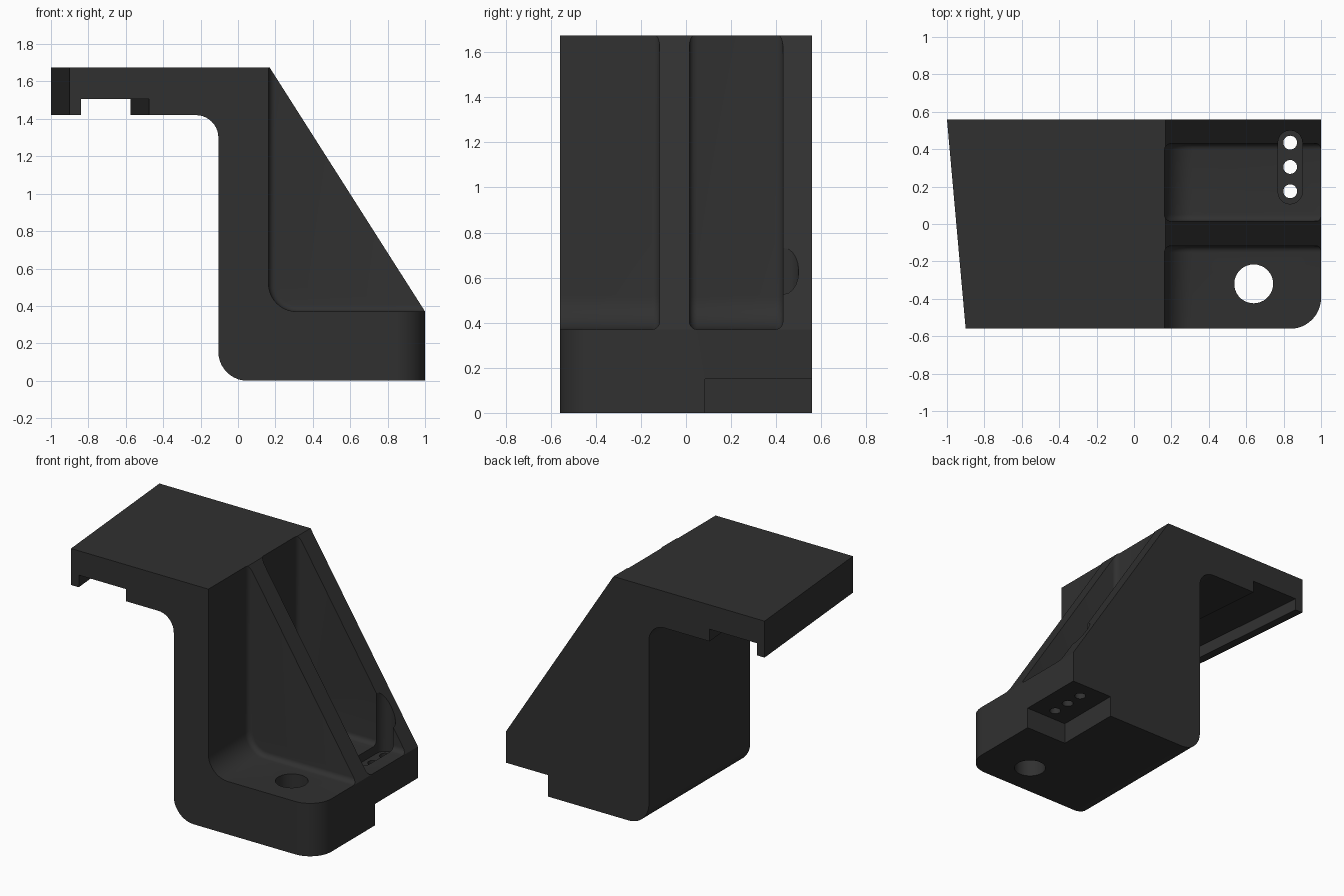
import bpy, bmesh, math
from mathutils import Vector

if "Cube" in bpy.data.objects:
    bpy.data.objects.remove(bpy.data.objects["Cube"], do_unlink=True)

DEPTH = 0.56      # half width in y
TOP = 1.675       # height of the arm
SKEW = 0.10       # shift of the slanted arm end from back to front

mat = bpy.data.materials.new("Dark grey plastic")
COLOUR = (0.03, 0.03, 0.03, 1)
mat.diffuse_color = COLOUR
mat.use_nodes = True
mat.node_tree.nodes["Principled BSDF"].inputs["Base Color"].default_value = COLOUR


def arc(cx, cy, r, a0, a1, n=10):
    """Points on an arc, angles in degrees."""
    return [(cx + r * math.cos(math.radians(a0 + (a1 - a0) * i / n)),
             cy + r * math.sin(math.radians(a0 + (a1 - a0) * i / n))) for i in range(n + 1)]


def prism(name, points, axis, low, high, skew=None, bevel=0):
    """Extrude a 2D outline along y (points are x, z) or z (points are x, y)."""
    bm = bmesh.new()
    rings = []
    for level in (low, high):
        ring = []
        for u, v in points:
            x = u + (skew(u) if skew and level == low else 0)
            ring.append(bm.verts.new((x, level, v) if axis == "y" else (x, v, level)))
        rings.append(ring)
    caps = [bm.faces.new(rings[0]), bm.faces.new(rings[1])]
    n = len(points)
    for i in range(n):
        j = (i + 1) % n
        bm.faces.new((rings[0][i], rings[0][j], rings[1][j], rings[1][i]))
    bmesh.ops.recalc_face_normals(bm, faces=bm.faces)
    if bevel:
        edges = list({e for f in caps for e in f.edges})
        bmesh.ops.bevel(bm, geom=edges, offset=bevel, segments=5, profile=0.5, affect="EDGES")
    mesh = bpy.data.meshes.new(name)
    bm.to_mesh(mesh)
    bm.free()
    mesh.materials.append(mat)
    obj = bpy.data.objects.new(name, mesh)
    bpy.context.collection.objects.link(obj)
    return obj


# Side outline: arm with grooved underside, upright, foot and sloping back of the ribs
outline = [(-1, TOP), (-1, 1.42), (-0.94, 1.42), (-0.94, 1.505), (-0.575, 1.505), (-0.575, 1.42)]
outline += arc(-0.225, 1.30, 0.12, 90, 0)
outline += arc(0.05, 0.155, 0.155, 180, 270)
outline += [(1, 0), (1, 0.37), (0.169, TOP)]
bracket = prism("bracket", outline, "y", -DEPTH, DEPTH,
                skew=lambda x: SKEW if x < -0.5 else 0)

# Bays either side of the middle rib, with a large fillet between upright and foot
bay = [(0.163, 2.2)] + arc(0.313, 0.52, 0.15, 180, 270) + [(1.6, 0.37), (1.6, 2.2)]
cutters = [
    prism("front_bay", bay, "y", -0.9, -0.117, bevel=0.035),
    prism("back_bay", bay, "y", 0.015, 0.43, bevel=0.035),
]

# Rounded front corner of the foot
r = 0.165
cutters.append(prism("foot_corner", arc(1 - r, -DEPTH + r, r, 0, -90, 12)
                     + [(1 - r, -0.8), (1.2, -0.8), (1.2, -DEPTH + r)], "z", -0.2, 0.9))

# Step under the foot, slotted recess above it and the holes
cutters.append(prism("foot_step", [(0.675, 0.085), (1.2, 0.085), (1.2, 0.8), (0.675, 0.8)],
                     "z", -0.2, 0.15))
slot = arc(0.835, 0.435, 0.065, 0, 180) + arc(0.835, 0.172, 0.065, 180, 360)
cutters.append(prism("slot_recess", slot, "z", 0.31, 1.2))
for y in (0.175, 0.305, 0.435):
    cutters.append(prism("small_hole", arc(0.835, y, 0.037, 0, 345, 23), "z", -0.3, 0.6))
cutters.append(prism("large_hole", arc(0.64, -0.32, 0.104, 0, 350, 35), "z", -0.3, 0.6))

bpy.ops.object.select_all(action="DESELECT")
bpy.context.view_layer.objects.active = bracket
bracket.select_set(True)
for cutter in cutters:
    mod = bracket.modifiers.new(cutter.name, "BOOLEAN")
    mod.operation = "DIFFERENCE"
    mod.solver = "EXACT"
    mod.object = cutter
    bpy.ops.object.modifier_apply(modifier=mod.name)
    bpy.data.objects.remove(cutter, do_unlink=True)

bpy.ops.object.shade_smooth_by_angle(angle=math.radians(30))
